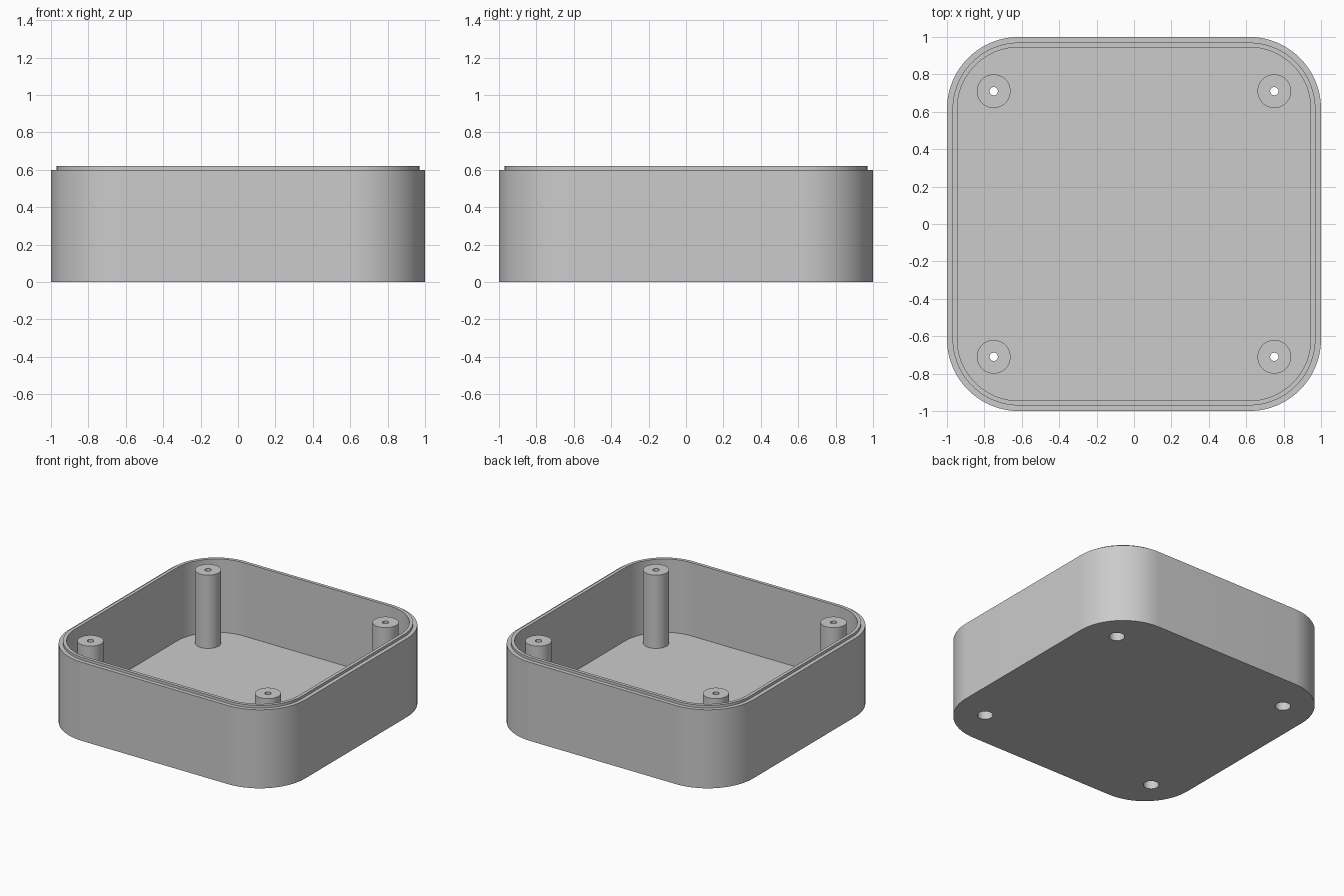
import bpy, bmesh
from math import sin, cos, pi, radians

cube = bpy.data.objects.get("Cube")
if cube:
    bpy.data.objects.remove(cube)

CORNER = 0.615            # centre of every corner arc
FLOOR, RIM, TOP = 0.06, 0.6, 0.62
POST_X, POST_Y, POST_R = 0.75, 0.71, 0.09
BORE_R, SCREW_R, BORE_TOP = 0.054, 0.022, 0.35

grey = bpy.data.materials.new("plain grey")
grey.use_nodes = True
grey.diffuse_color = (0.6, 0.6, 0.6, 1)
grey.node_tree.nodes["Principled BSDF"].inputs["Base Color"].default_value = (0.6, 0.6, 0.6, 1)


def rounded_square(half, steps=24):
    """Outline of a square with rounded corners."""
    radius = half - CORNER
    points = []
    for corner in range(4):
        sx = 1 if corner in (0, 3) else -1
        sy = 1 if corner in (0, 1) else -1
        for i in range(steps + 1):
            a = (corner + i / steps) * pi / 2
            points.append((sx * CORNER + radius * cos(a), sy * CORNER + radius * sin(a)))
    return points


def circle(radius, steps=48):
    return [(radius * cos(2 * pi * i / steps), radius * sin(2 * pi * i / steps))
            for i in range(steps)]


def loft(name, outline, profile, closed=False, location=(0, 0, 0)):
    """Join outlines of the given (size, height) pairs; cap or close the ends."""
    bm = bmesh.new()
    rings = [[bm.verts.new((x, y, z)) for x, y in outline(size)] for size, z in profile]
    pairs = list(zip(rings, rings[1:]))
    if closed:
        pairs.append((rings[-1], rings[0]))
    else:
        bm.faces.new(rings[0])
        bm.faces.new(rings[-1])
    for lower, upper in pairs:
        n = len(lower)
        for i in range(n):
            j = (i + 1) % n
            bm.faces.new((lower[i], lower[j], upper[j], upper[i]))
    bmesh.ops.recalc_face_normals(bm, faces=bm.faces)
    mesh = bpy.data.meshes.new(name)
    bm.to_mesh(mesh)
    bm.free()
    mesh.materials.append(grey)
    obj = bpy.data.objects.new(name, mesh)
    obj.location = location
    bpy.context.collection.objects.link(obj)
    return obj


def activate(obj):
    bpy.ops.object.select_all(action="DESELECT")
    obj.select_set(True)
    bpy.context.view_layer.objects.active = obj


# Open tray: outer wall, stepped lip, inner wall and floor
tray = loft("tray", rounded_square,
            [(1, 0), (1, RIM), (0.97, RIM), (0.97, TOP), (0.945, TOP), (0.945, FLOOR)])

# Four screw posts, each with a wide bore below and a narrow hole above
posts = []
for side, sx in (("left", 1), ("right", -1)):
    for end, sy in (("front", -1), ("back", 1)):
        spot = (sx * POST_X, sy * POST_Y, 0)
        posts.append(loft(f"{end}_{side}_post", circle,
                          [(BORE_R, FLOOR), (POST_R, FLOOR), (POST_R, TOP),
                           (SCREW_R, TOP), (SCREW_R, BORE_TOP), (BORE_R, BORE_TOP)],
                          closed=True, location=spot))
        # Matching hole through the floor
        cutter = loft("hole_cutter", circle, [(BORE_R, -0.1), (BORE_R, 0.2)], location=spot)
        cutter.hide_render = True
        cut = tray.modifiers.new("floor_hole", "BOOLEAN")
        cut.operation = "DIFFERENCE"
        cut.solver = "EXACT"
        cut.object = cutter
        activate(tray)
        bpy.ops.object.modifier_apply(modifier=cut.name)
        bpy.data.objects.remove(cutter)

# Smooth curved walls, crisp edges
for obj in [tray] + posts:
    activate(obj)
    bpy.ops.object.shade_smooth_by_angle(angle=radians(30))
